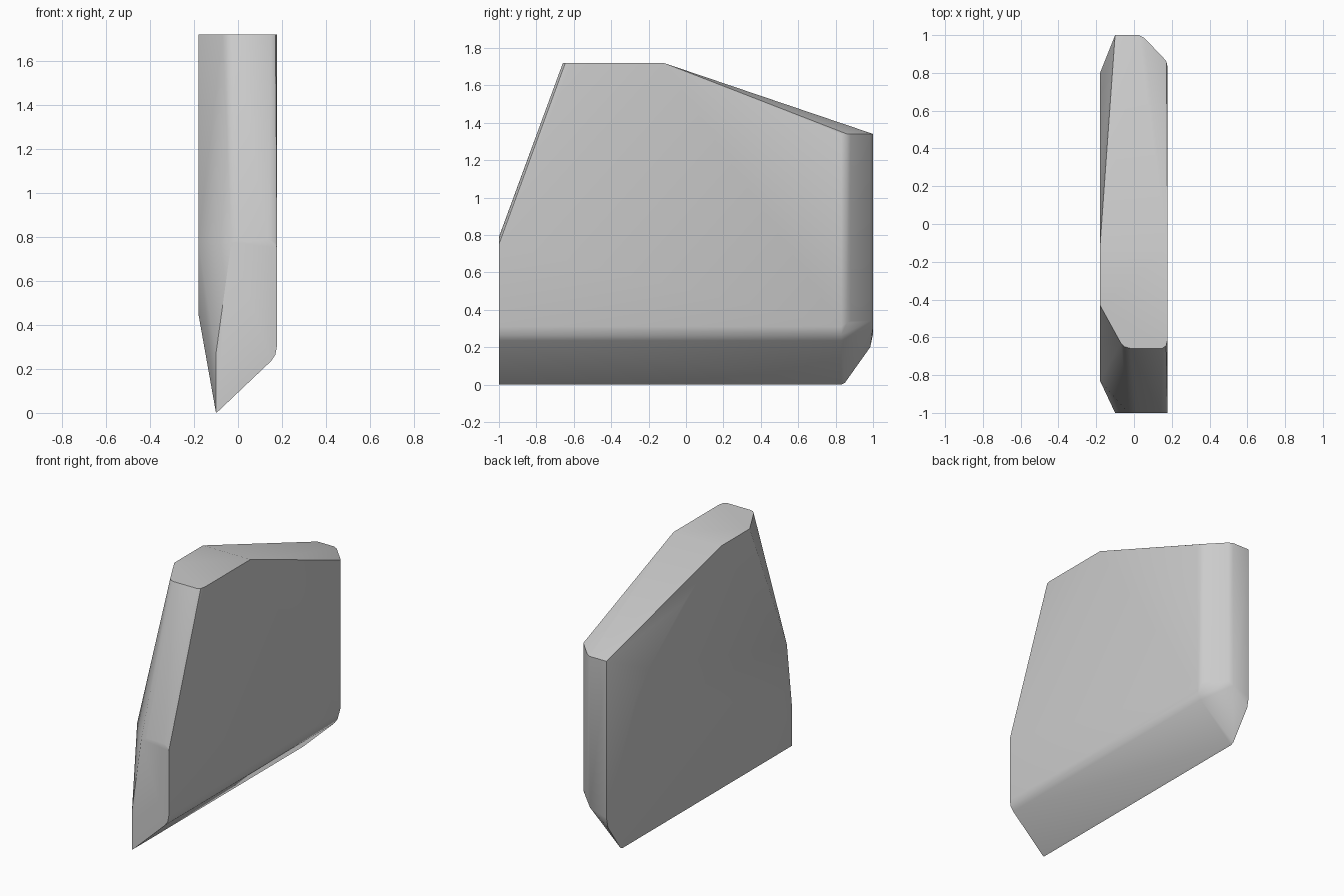
import bpy, bmesh, math

if "Cube" in bpy.data.objects:
    bpy.data.objects.remove(bpy.data.objects["Cube"])

# Faceted slab: convex solid enclosing a set of outline rings
R, L = 0.178, -0.18

# Bottom bevel / front face section (x, z), rounded where it meets the right side
bevel = [(-0.10, 0.0), (-0.085, 0.012), (0.15, 0.235), (0.17, 0.265), (R, 0.31)]
# Back section (x, y), vertical rounded corner
back = [(-0.10, 1.0), (0.025, 1.0), (0.055, 0.985), (0.155, 0.88), (0.172, 0.86), (R, 0.83)]

pts = []
for x, z in bevel:
    pts += [(x, -1.0, z), (x, 0.83, z)]
pts.append((-0.10, -1.0, 0.27))

# Back wall: level top, lower edge rising into the corner facet
for (x, y), z in zip(back, (0.27, 0.31, 0.34, 0.34, 0.33, 0.32)):
    pts += [(x, y, 1.34), (x, y, z)]
pts += [(-0.10, 0.985, 0.20), (-0.10, 0.85, 0.01)]

# Sloping front: lower ring and crown ring
pts += [(-0.03, -1.0, 0.775), (0.01, -1.0, 0.79), (0.14, -1.0, 0.79),
        (0.168, -1.0, 0.775), (R, -1.0, 0.75)]
pts += [(x, y, 1.72) for x, y in [
    (L, -0.43), (-0.07, -0.63), (-0.05, -0.65), (-0.02, -0.658),
    (0.15, -0.658), (0.17, -0.645), (R, -0.61), (R, -0.12), (L, -0.12)]]

# Left face outline (y, z)
pts += [(L, y, z) for y, z in [
    (-0.83, 0.78), (-0.80, 0.45), (0.80, 0.90), (0.80, 1.04),
    (0.66, 1.18), (0.275, 1.49)]]

bm = bmesh.new()
for p in pts:
    bm.verts.new(p)
hull = bmesh.ops.convex_hull(bm, input=bm.verts[:])
loose = [v for v in bm.verts if not v.link_faces]
bmesh.ops.delete(bm, geom=loose, context='VERTS')
bmesh.ops.dissolve_limit(bm, angle_limit=math.radians(1), verts=bm.verts[:], edges=bm.edges[:])
bmesh.ops.recalc_face_normals(bm, faces=bm.faces[:])
mesh = bpy.data.meshes.new("stone_slab")
bm.to_mesh(mesh)
bm.free()

slab = bpy.data.objects.new("stone_slab", mesh)
bpy.context.collection.objects.link(slab)
bpy.context.view_layer.objects.active = slab
slab.select_set(True)
bpy.ops.object.shade_smooth_by_angle(angle=math.radians(30))
